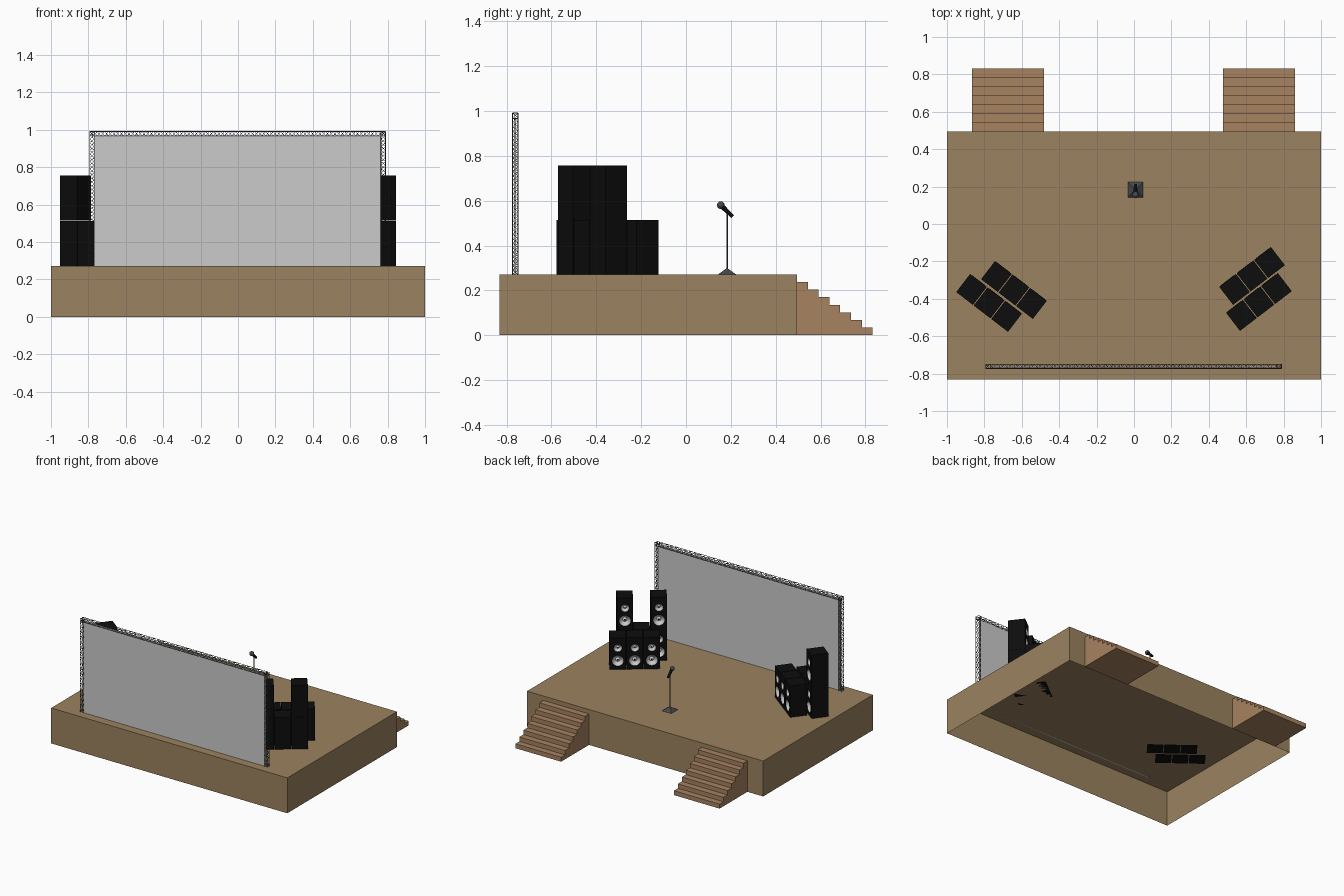
import bpy, bmesh, math
from mathutils import Matrix, Vector

if "Cube" in bpy.data.objects:
    bpy.data.objects.remove(bpy.data.objects["Cube"])

DECK = 0.271


def mat(name, r, g, b):
    m = bpy.data.materials.new(name)
    m.diffuse_color = (r, g, b, 1)
    m.use_nodes = True
    m.node_tree.nodes["Principled BSDF"].inputs["Base Color"].default_value = m.diffuse_color
    return m


WOOD = mat("deck_wood", 0.33, 0.225, 0.115)
STEP = mat("step_wood", 0.39, 0.225, 0.12)
BLACK = mat("black", 0.004, 0.004, 0.004)
METAL = mat("dark_metal", 0.06, 0.065, 0.07)
STEEL = mat("truss_steel", 0.1, 0.1, 0.1)
CONE = mat("cone_grey", 0.6, 0.6, 0.6)


def add(name, data, material=None, loc=(0, 0, 0), rot=0):
    ob = bpy.data.objects.new(name, data)
    ob.location = loc
    ob.rotation_euler.z = rot
    bpy.context.collection.objects.link(ob)
    if material and not data.materials:
        data.materials.append(material)
    return ob


def mesh_from(bm, name):
    bmesh.ops.recalc_face_normals(bm, faces=bm.faces)
    me = bpy.data.meshes.new(name)
    bm.to_mesh(me)
    bm.free()
    return me


def box(name, lo, hi, open_bottom=False):
    lo, hi = Vector(lo), Vector(hi)
    bm = bmesh.new()
    bmesh.ops.create_cube(bm, size=1, matrix=Matrix.Translation((lo + hi) / 2)
                          @ Matrix.Diagonal((*(hi - lo), 1)))
    if open_bottom:
        bm.faces.ensure_lookup_table()
        bottom = min(bm.faces, key=lambda f: f.calc_center_median().z)
        bmesh.ops.delete(bm, geom=[bottom], context='FACES_ONLY')
    return mesh_from(bm, name)


def baked(ob, name):
    """Evaluated mesh of ob; ob itself is removed."""
    dg = bpy.context.evaluated_depsgraph_get()
    me = bpy.data.meshes.new_from_object(ob.evaluated_get(dg))
    me.name = name
    bpy.data.objects.remove(ob)
    return me


def lathe(name, profile, segs=24):
    """Revolve (radius, height) points about z."""
    bm = bmesh.new()
    vs = [bm.verts.new((r, 0, z)) for r, z in profile]
    es = [bm.edges.new(p) for p in zip(vs, vs[1:])]
    bmesh.ops.spin(bm, geom=vs + es, axis=(0, 0, 1), cent=(0, 0, 0),
                   angle=math.tau, steps=segs)
    bmesh.ops.remove_doubles(bm, verts=bm.verts, dist=1e-5)
    me = mesh_from(bm, name)
    me.shade_smooth()
    me.set_sharp_from_angle(angle=math.radians(35))
    return me


# Stage deck, hollow underneath
add("stage_deck", box("stage_deck", (-1, -0.832, 0), (1, 0.495, DECK), True), WOOD)

# Two flights of seven steps
N, Y0, Y1, RISE = 7, 0.495, 0.832, 0.0339
run = (Y1 - Y0) / N
outline = [(Y0, 0), (Y0, N * RISE)]
for i in range(N):
    h = (N - i) * RISE
    outline += [(Y0 + (i + 1) * run, h), (Y0 + (i + 1) * run, h - RISE)]
for side, x0 in (("left", -0.867), ("right", 0.475)):
    bm = bmesh.new()
    face = bm.faces.new([bm.verts.new((x0, y, z)) for y, z in outline])
    ext = bmesh.ops.extrude_face_region(bm, geom=[face])["geom"]
    bmesh.ops.translate(bm, vec=(0.387, 0, 0),
                        verts=[v for v in ext if isinstance(v, bmesh.types.BMVert)])
    add(side + "_stairs", mesh_from(bm, "stairs"), STEP)

# Back screen panel
add("screen_panel", box("screen_panel", (-0.77, -0.766, DECK), (0.767, -0.758, 0.97)))


# Box truss: four chords plus zigzag lacing on each side
def truss(name, start, along, u, v, length, size=0.024):
    start, along, u, v = map(Vector, (start, along, u, v))
    cu = bpy.data.curves.new(name, 'CURVE')
    cu.dimensions = '3D'
    cu.bevel_depth = 0.0018
    cu.bevel_resolution = 0
    cu.use_fill_caps = True

    def line(pts):
        s = cu.splines.new('POLY')
        s.points.add(len(pts) - 1)
        for p, q in zip(s.points, pts):
            p.co = (*q, 1)

    corners = [start + size * (a * u + b * v) for a, b in ((0, 0), (1, 0), (1, 1), (0, 1))]
    cells = round(length / 0.02)
    for i, c in enumerate(corners):
        d = corners[(i + 1) % 4]
        line([c, c + along * length])
        line([(c if k % 2 else d) + along * length * k / cells for k in range(cells + 1)])
    add(name, baked(add("tmp", cu), name), STEEL)


X, Y, Z = (1, 0, 0), (0, 1, 0), (0, 0, 1)
truss("left_truss_post", (-0.793, -0.773, DECK), Z, X, Y, 0.719)
truss("right_truss_post", (0.765, -0.773, DECK), Z, X, Y, 0.719)
truss("top_truss_beam", (-0.793, -0.773, 0.967), X, Y, Z, 1.582)

# Speaker cabinet with two recessed drivers, facing +y
W, D, H = 0.113, 0.122, 0.242
DRIVERS = (("tweeter", 0.032, 0.165), ("woofer", 0.045, 0.068))
cab = add("tmp_cab", box("cab", (-W / 2, -D / 2, 0), (W / 2, D / 2, H)), BLACK)
cutters = []
for _, r, z in DRIVERS:
    bm = bmesh.new()
    bmesh.ops.create_cone(bm, cap_ends=True, segments=24, radius1=r, radius2=r, depth=0.06,
                          matrix=Matrix.Translation((0, D / 2, z)) @ Matrix.Rotation(math.pi / 2, 4, 'X'))
    c = add("cutter", mesh_from(bm, "cutter"), BLACK)
    c.hide_render = True
    m = cab.modifiers.new("hole", 'BOOLEAN')
    m.operation, m.object, m.solver = 'DIFFERENCE', c, 'EXACT'
    cutters.append(c)
cab_mesh = baked(cab, "speaker_cabinet")
for c in cutters:
    bpy.data.objects.remove(c)

# Driver: rim, surround, cone and dust cap
driver_mesh = {}
for name, r, z in DRIVERS:
    prof = [(1, -0.1), (1, 0.03), (0.9, 0.03), (0.84, -0.05), (0.36, -0.5),
            (0.28, -0.36), (0.15, -0.29), (0, -0.27)]
    me = lathe(name, [(a * r, b * r) for a, b in prof])
    me.transform(Matrix.Translation((0, D / 2, z)) @ Matrix.Rotation(-math.pi / 2, 4, 'X'))
    me.materials.append(CONE)
    me.materials.append(BLACK)
    for p in me.polygons:
        rad = math.hypot(p.center.x, p.center.z - z) / r
        p.material_index = 1 if rad > 0.87 or rad < 0.2 else 0
    driver_mesh[name] = me


def speaker(name, x, y, z, rot):
    add(name, cab_mesh, None, (x, y, z), rot)
    for d, me in driver_mesh.items():
        add(f"{name}_{d}", me, None, (x, y, z), rot)


# Speaker stacks: rows of three, with second-tier cabinets at some row ends
ANG = math.radians(37.5)
ROWS = (("left_front", -0.642, -0.353, -ANG, ()), ("left_rear", -0.775, -0.422, -ANG, (-1,)),
        ("right_front", 0.631, -0.278, ANG, ()), ("right_rear", 0.668, -0.417, ANG, (-1, 1)))
for name, cx, cy, rot, tall in ROWS:
    for i in (-1, 0, 1):
        x, y = cx + i * 0.118 * math.cos(rot), cy + i * 0.118 * math.sin(rot)
        speaker(f"{name}_speaker_{i + 2}", x, y, DECK, rot)
        if i in tall:
            speaker(f"{name}_upper_speaker_{i + 2}", x, y, DECK + H + 0.001, rot)

# Microphone stand: pyramid base and pole
MX, MY = 0.008, 0.183
bm = bmesh.new()
bmesh.ops.create_cone(bm, cap_ends=True, segments=4, radius1=0.057, radius2=0.006, depth=0.026,
                      matrix=Matrix.Rotation(math.pi / 4, 4, 'Z'))
add("mic_stand_base", mesh_from(bm, "mic_stand_base"), METAL, (MX, MY, DECK + 0.013))
add("mic_stand_pole", lathe("mic_stand_pole", [(0, 0), (0.0035, 0), (0.0035, 0.265), (0, 0.265)], 12),
    METAL, (MX, MY, DECK + 0.02))

# Tilted microphone: tapered body and round grille
head = Vector((MX, 0.155, 0.58))
tail = Vector((MX, 0.208, 0.529))
L = (head - tail).length
body = add("mic_body", lathe("mic_body", [(0, 0), (0.008, 0), (0.011, L - 0.012), (0, L - 0.012)], 16),
           BLACK, tail)
body.rotation_euler = (head - tail).to_track_quat('Z', 'Y').to_euler()
bm = bmesh.new()
bmesh.ops.create_uvsphere(bm, u_segments=16, v_segments=10, radius=0.017)
grille = mesh_from(bm, "mic_grille")
grille.shade_smooth()
add("mic_grille", grille, METAL, head)
